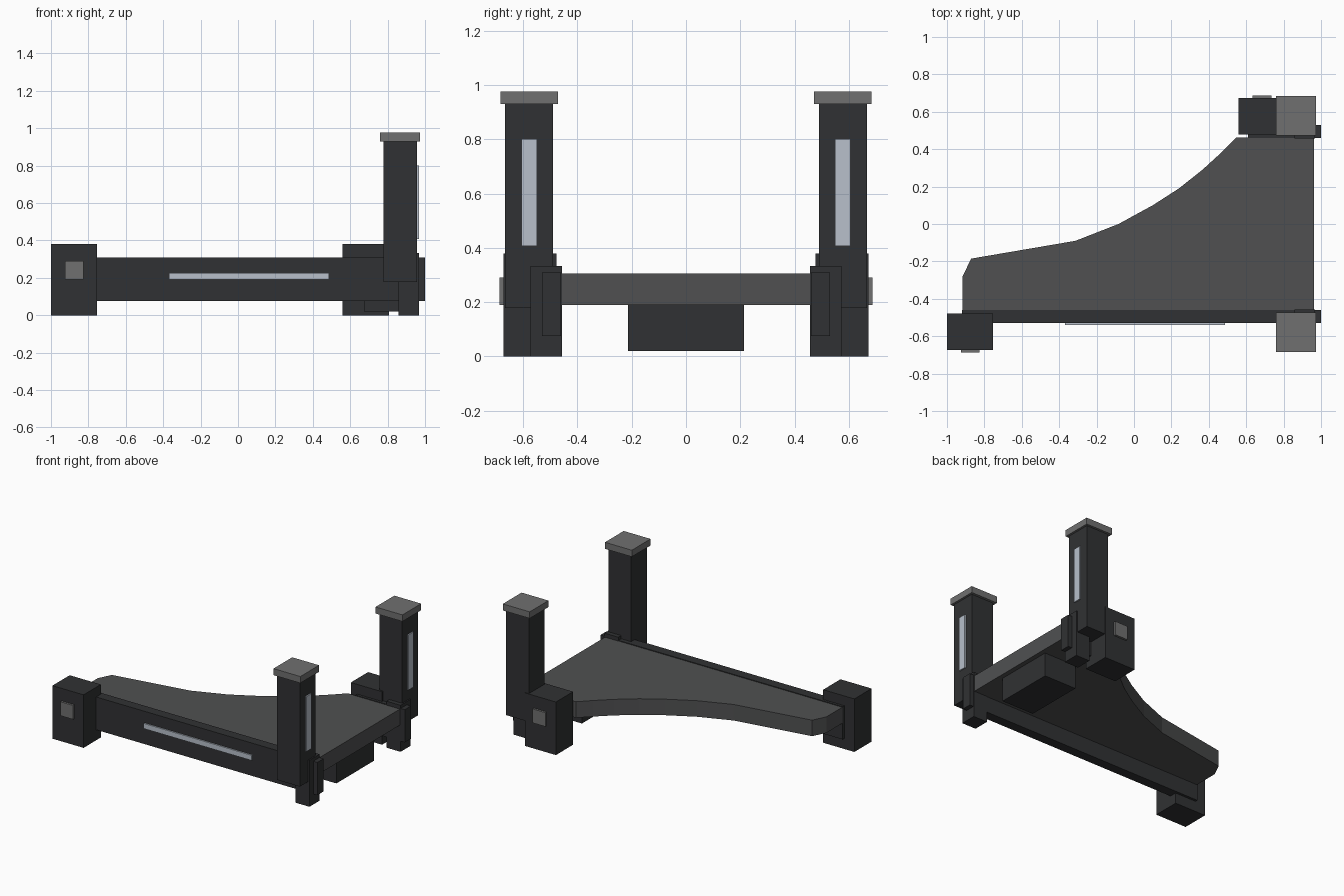
import bpy, bmesh

if "Cube" in bpy.data.objects:
    bpy.data.objects.remove(bpy.data.objects["Cube"])


def material(name, rgb):
    m = bpy.data.materials.new(name)
    m.diffuse_color = (*rgb, 1)
    m.use_nodes = True
    m.node_tree.nodes["Principled BSDF"].inputs["Base Color"].default_value = m.diffuse_color
    return m


DARK = material("dark_metal", (0.03, 0.031, 0.033))
DECK = material("deck_grey", (0.08, 0.081, 0.083))
TRIM = material("trim_grey", (0.16, 0.16, 0.16))
LIGHT = material("light_strip", (0.48, 0.53, 0.60))


def prism(name, outline, z0, z1, mat):
    """Extrude an xy outline from z0 to z1."""
    bm = bmesh.new()
    base = bm.faces.new([bm.verts.new((x, y, z0)) for x, y in outline])
    ext = bmesh.ops.extrude_face_region(bm, geom=[base])
    verts = [v for v in ext["geom"] if isinstance(v, bmesh.types.BMVert)]
    bmesh.ops.translate(bm, verts=verts, vec=(0, 0, z1 - z0))
    bmesh.ops.recalc_face_normals(bm, faces=bm.faces)
    me = bpy.data.meshes.new(name)
    bm.to_mesh(me)
    bm.free()
    me.materials.append(mat)
    ob = bpy.data.objects.new(name, me)
    bpy.context.collection.objects.link(ob)
    return ob


def box(name, x, y, z, mat):
    (x0, x1), (y0, y1) = x, sorted(y)
    return prism(name, [(x0, y0), (x1, y0), (x1, y1), (x0, y1)], *z, mat)


# Deck slab with the swept concave back edge
prism("deck", [(-0.917, -0.46), (0.963, -0.46), (0.963, 0.463), (0.548, 0.463),
               (0.468, 0.383), (0.366, 0.29), (0.24, 0.19), (0.10, 0.10),
               (-0.083, 0.0), (-0.313, -0.09), (-0.87, -0.185), (-0.917, -0.28)],
      0.19, 0.305, DECK)

# Box hung under the deck
box("under_box", (0.675, 0.93), (-0.214, 0.214), (0.02, 0.19), DARK)

# Parts on both sides: s = -1 front, 1 back
for s, side, rail_x, block_x in ((-1, "front", -0.92, -1.0), (1, "back", 0.61, 0.56)):
    def part(name, x, y, z, mat):
        box(f"{side}_{name}", x, (s * y[0], s * y[1]), z, mat)

    # Side rail and foot
    part("rail", (rail_x, 1.0), (0.46, 0.53), (0.075, 0.31), DARK)
    part("foot", (0.857, 0.968), (0.458, 0.573), (0.0, 0.333), DARK)
    # Tall post with cap and light
    part("post", (0.778, 0.958), (0.49, 0.668), (0.178, 0.93), DARK)
    part("post_cap", (0.76, 0.973), (0.472, 0.684), (0.93, 0.977), TRIM)
    part("post_light", (0.94, 0.967), (0.55, 0.606), (0.407, 0.802), LIGHT)
    # End block with square badge plate
    part("end_block", (block_x, block_x + 0.247), (0.478, 0.673), (0.0, 0.38), DARK)
    part("block_plate", (block_x + 0.074, block_x + 0.174), (0.66, 0.688),
         (0.19, 0.29), TRIM)

# Long light along the front rail
box("front_rail_light", (-0.37, 0.487), (-0.54, -0.52), (0.19, 0.227), LIGHT)
